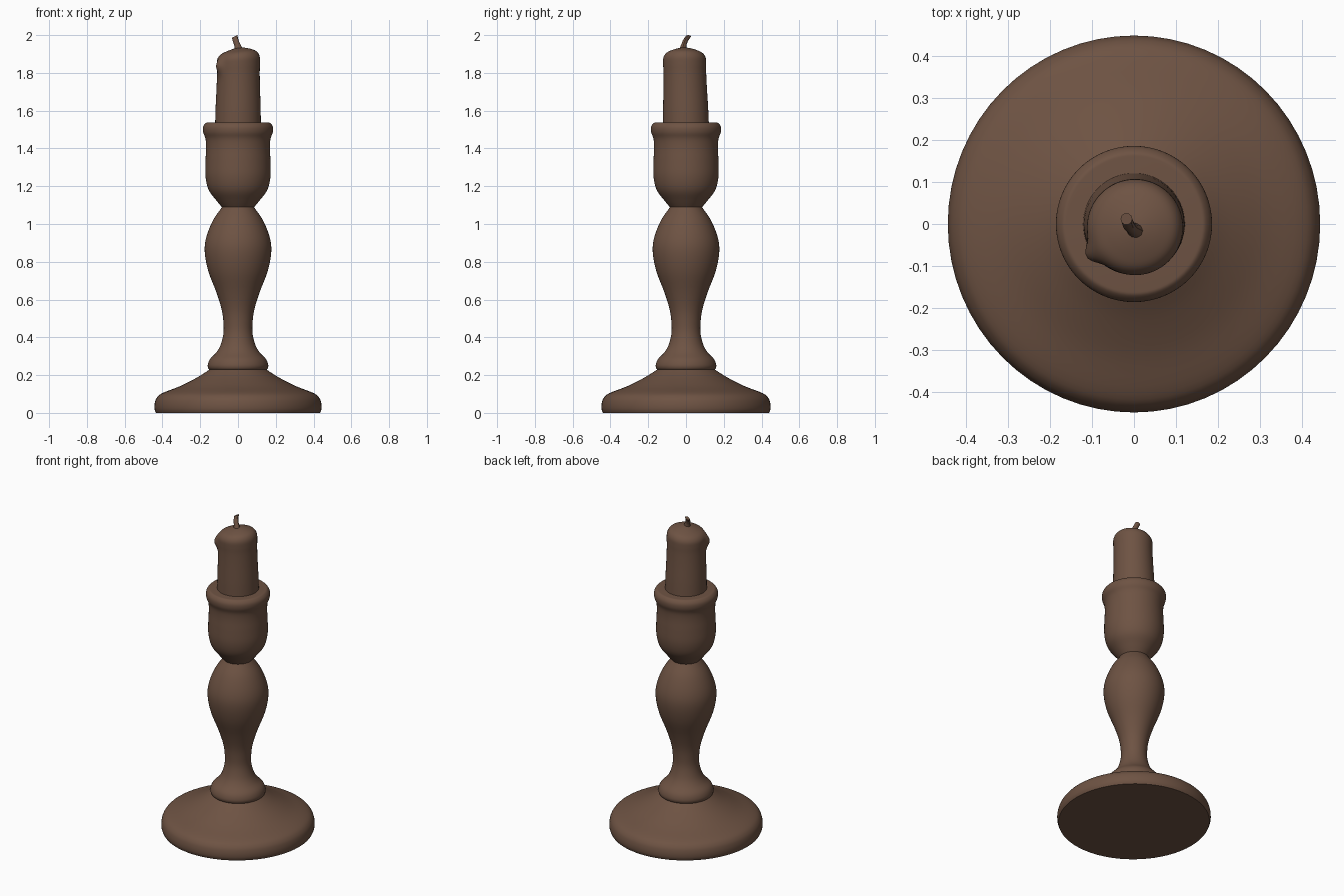
import bpy, bmesh, math
from mathutils import Vector

if "Cube" in bpy.data.objects:
    bpy.data.objects.remove(bpy.data.objects["Cube"])

brown = bpy.data.materials.new("brown wood and wax")
brown.diffuse_color = (0.155, 0.086, 0.056, 1)
brown.use_nodes = True
brown.node_tree.nodes["Principled BSDF"].inputs["Base Color"].default_value = brown.diffuse_color


def smooth_path(points, steps=4):
    """Catmull-Rom curve through the given points."""
    p = [Vector(q) for q in points]
    p = [p[0] * 2 - p[1]] + p + [p[-1] * 2 - p[-2]]
    out = []
    for a, b, c, d in zip(p, p[1:], p[2:], p[3:]):
        for i in range(steps):
            t = i / steps
            out.append(0.5 * (2 * b + (c - a) * t + (2 * a - 5 * b + 4 * c - d) * t * t
                              + (3 * b - a - 3 * c + d) * t ** 3))
    return out + [p[-2]]


def finish(name, bm):
    bmesh.ops.recalc_face_normals(bm, faces=bm.faces)
    mesh = bpy.data.meshes.new(name)
    bm.to_mesh(mesh)
    bm.free()
    mesh.materials.append(brown)
    ob = bpy.data.objects.new(name, mesh)
    bpy.context.collection.objects.link(ob)
    bpy.ops.object.select_all(action='DESELECT')
    ob.select_set(True)
    bpy.context.view_layer.objects.active = ob
    bpy.ops.object.shade_smooth_by_angle(angle=math.radians(40))
    return ob


def lathe(name, profile, shape=None, sides=64):
    """Turn a (radius, height) profile into a capped solid; shape moves each vertex."""
    bm = bmesh.new()
    rings = []
    for r, z in profile:
        ring = []
        for i in range(sides):
            a = 2 * math.pi * i / sides
            co = (r * math.cos(a), r * math.sin(a), z)
            ring.append(bm.verts.new(shape(a, r, z) if shape else co))
        rings.append(ring)
    for lo, hi in zip(rings, rings[1:]):
        for i in range(sides):
            j = (i + 1) % sides
            bm.faces.new((lo[i], lo[j], hi[j], hi[i]))
    bm.faces.new(rings[0][::-1])
    bm.faces.new(rings[-1])
    return finish(name, bm)


# Wide foot
foot = lathe("foot", smooth_path([
    (0.435, 0.0), (0.442, 0.02), (0.441, 0.05), (0.43, 0.08), (0.40, 0.105),
    (0.31, 0.14), (0.23, 0.18), (0.18, 0.21), (0.15, 0.23)]))
foot.scale.y = 1.012

# Turned stem: lower knob, slim waist and vase-shaped body
lathe("stem", smooth_path([
    (0.145, 0.225), (0.157, 0.235), (0.16, 0.255), (0.148, 0.285), (0.115, 0.32),
    (0.092, 0.36), (0.077, 0.42), (0.077, 0.48), (0.087, 0.55), (0.115, 0.64),
    (0.157, 0.75), (0.176, 0.85), (0.168, 0.93), (0.132, 1.02), (0.084, 1.09)]))

# Candle cup with rolled rim
lathe("cup", smooth_path([
    (0.084, 1.088), (0.115, 1.125), (0.155, 1.18), (0.172, 1.25), (0.172, 1.33),
    (0.169, 1.40), (0.172, 1.45), (0.184, 1.485), (0.184, 1.515), (0.17, 1.535),
    (0.155, 1.538)]))


# Candle, leaning slightly, with a wax drip at the front left
def wax(a, r, z):
    drip_angle = math.radians(212)
    d = math.atan2(math.sin(a - drip_angle), math.cos(a - drip_angle))
    drip = 0.022 * math.exp(-(d / 0.22) ** 2 - ((z - 1.84) / 0.04) ** 2)
    lean = max(0.0, (z - 1.53) / 0.4)
    rr = r + (drip if r > 0.08 else 0)
    return (rr * math.cos(a) + 0.003 * lean, rr * math.sin(a) - 0.009 * lean,
            z + 0.12 * r * lean ** 4 * math.cos(a))


lathe("candle", smooth_path([
    (0.121, 1.53), (0.119, 1.62), (0.115, 1.72), (0.113, 1.80), (0.114, 1.845),
    (0.112, 1.88), (0.096, 1.905), (0.065, 1.92), (0.03, 1.93), (0.004, 1.934)]), wax)

# Bent wick
bm = bmesh.new()
rings = []
path = smooth_path([(0.005, -0.018, 1.915), (-0.003, -0.012, 1.945),
                    (-0.012, -0.003, 1.97), (-0.018, 0.012, 1.993)])
for k, c in enumerate(path):
    rad = 0.02 - 0.006 * min(1, k / 5)
    rings.append([bm.verts.new(c + Vector((rad * math.cos(a), rad * math.sin(a),
                                           0.5 * rad * math.cos(a))))
                  for a in [math.tau * i / 10 for i in range(10)]])
for lo, hi in zip(rings, rings[1:]):
    for i in range(10):
        bm.faces.new((lo[i], lo[i - 9], hi[i - 9], hi[i]))
bm.faces.new(rings[0][::-1])
bm.faces.new(rings[-1])
finish("wick", bm)
